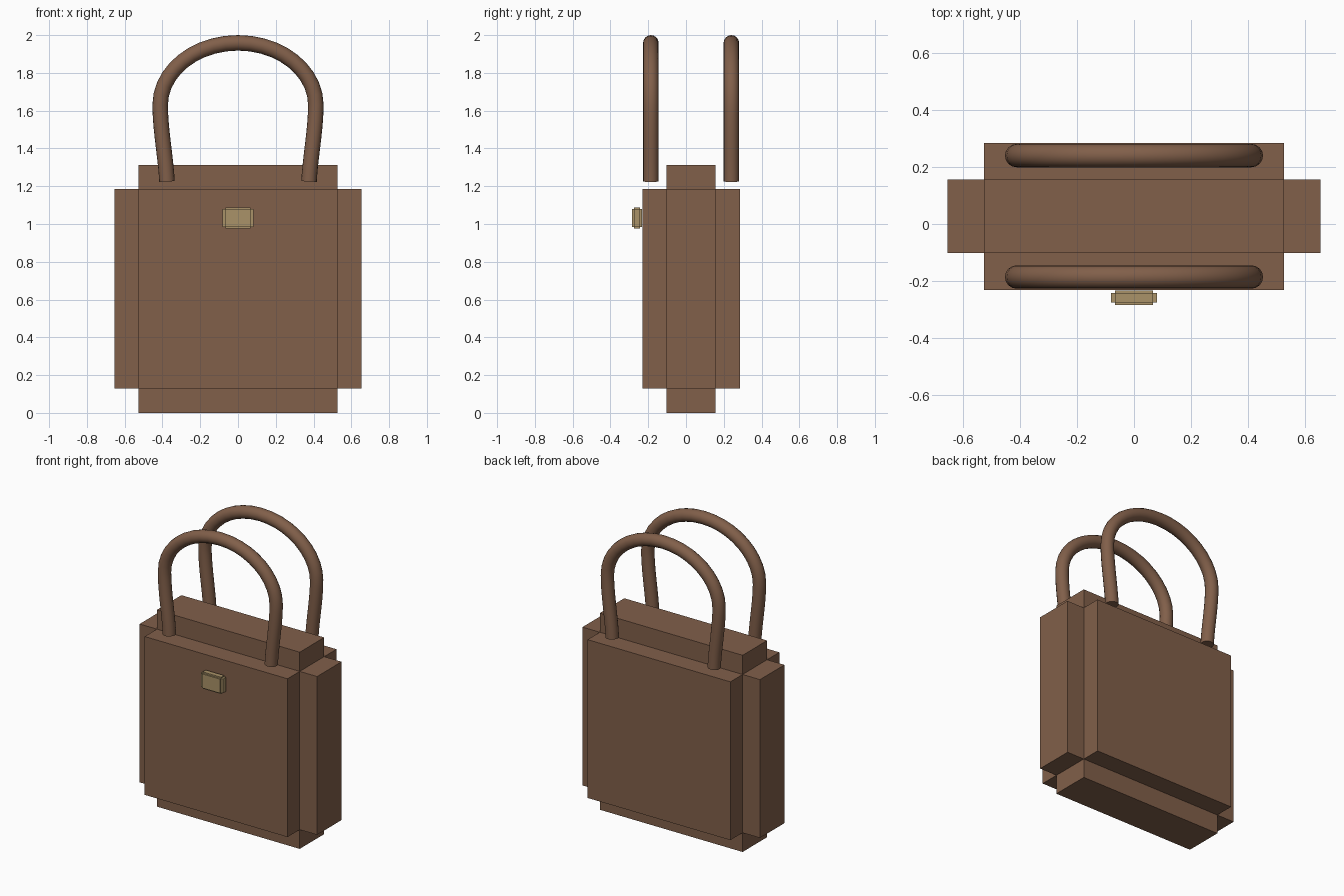
import bpy, bmesh
from mathutils import Vector

if "Cube" in bpy.data.objects:
    bpy.data.objects.remove(bpy.data.objects["Cube"])


def material(name, color):
    m = bpy.data.materials.new(name)
    m.diffuse_color = color
    m.use_nodes = True
    m.node_tree.nodes["Principled BSDF"].inputs["Base Color"].default_value = m.diffuse_color
    return m


leather = material("brown_leather", (0.22, 0.115, 0.068, 1))
brass = material("brass", (0.40, 0.29, 0.14, 1))


def stepped_box(name, center, half, step, mat):
    """Core box whose six faces are each pushed straight out by a step."""
    c, h, s = Vector(center), Vector(half), Vector(step)
    bm = bmesh.new()
    bmesh.ops.create_cube(bm, size=2)
    for v in bm.verts:
        v.co = c + v.co * (h - s)
    bm.normal_update()
    faces = list(bm.faces)
    normals = [f.normal.copy() for f in faces]
    new = bmesh.ops.extrude_discrete_faces(bm, faces=faces)["faces"]
    for f in new:
        n = f.normal.copy() if f.normal.length > 0.5 else normals[new.index(f)]
        for v in f.verts:
            v.co += n * s
    bmesh.ops.remove_doubles(bm, verts=bm.verts, dist=1e-5)
    bmesh.ops.recalc_face_normals(bm, faces=bm.faces)
    mesh = bpy.data.meshes.new(name)
    bm.to_mesh(mesh)
    bm.free()
    mesh.materials.append(mat)
    ob = bpy.data.objects.new(name, mesh)
    bpy.context.collection.objects.link(ob)
    return ob


# Bag body and front clasp share the stepped shape
# (step is multiplied per axis through the face normal)
def axis_scaled(n, s):
    return Vector((n.x * s.x, n.y * s.y, n.z * s.z))


def stepped(name, center, half, step, mat):
    c, h, s = Vector(center), Vector(half), Vector(step)
    core = h - s
    bm = bmesh.new()
    bmesh.ops.create_cube(bm, size=2)
    for v in bm.verts:
        v.co = c + axis_scaled(v.co, core)
    bm.normal_update()
    for f in list(bm.faces):
        n = f.normal.copy()
        new = bmesh.ops.extrude_discrete_faces(bm, faces=[f])["faces"][0]
        for v in new.verts:
            v.co += axis_scaled(n, s)
    bmesh.ops.recalc_face_normals(bm, faces=bm.faces)
    mesh = bpy.data.meshes.new(name)
    bm.to_mesh(mesh)
    bm.free()
    mesh.materials.append(mat)
    bpy.context.collection.objects.link(bpy.data.objects.new(name, mesh))


stepped("bag_body", (0, 0.027, 0.656), (0.655, 0.258, 0.656), (0.128, 0.129, 0.128), leather)
stepped("clasp", (0, -0.259, 1.032), (0.081, 0.026, 0.056), (0.014, 0.010, 0.009), brass)

# Handles: round tube swept along an arch, left half mirrored to the right
half_arch = [  # x, z, handle in, handle out
    ((-0.376, 1.225), (-0.370, 1.10), (-0.382, 1.35)),
    ((-0.412, 1.63), (-0.412, 1.50), (-0.412, 1.81)),
    ((0.0, 1.959), (-0.228, 1.959), (0.228, 1.959)),
]
arch = half_arch + [tuple((-p[0], p[1]) for p in (co, b, a)) for co, a, b in half_arch[1::-1]]

for name, y in (("front_handle", -0.186), ("back_handle", 0.240)):
    cu = bpy.data.curves.new(name, 'CURVE')
    cu.dimensions = '3D'
    cu.resolution_u = 10
    cu.bevel_depth = 0.041
    cu.bevel_resolution = 6
    cu.use_fill_caps = True
    sp = cu.splines.new('BEZIER')
    sp.bezier_points.add(len(arch) - 1)
    for bp, (co, a, b) in zip(sp.bezier_points, arch):
        bp.handle_left_type = bp.handle_right_type = 'FREE'
        bp.co = (co[0], y, co[1])
        bp.handle_left = (a[0], y, a[1])
        bp.handle_right = (b[0], y, b[1])
    cu.materials.append(leather)
    ob = bpy.data.objects.new(name, cu)
    bpy.context.collection.objects.link(ob)
    bpy.ops.object.select_all(action='DESELECT')
    bpy.context.view_layer.objects.active = ob
    ob.select_set(True)
    bpy.ops.object.convert(target='MESH')
    bpy.ops.object.shade_smooth_by_angle()
